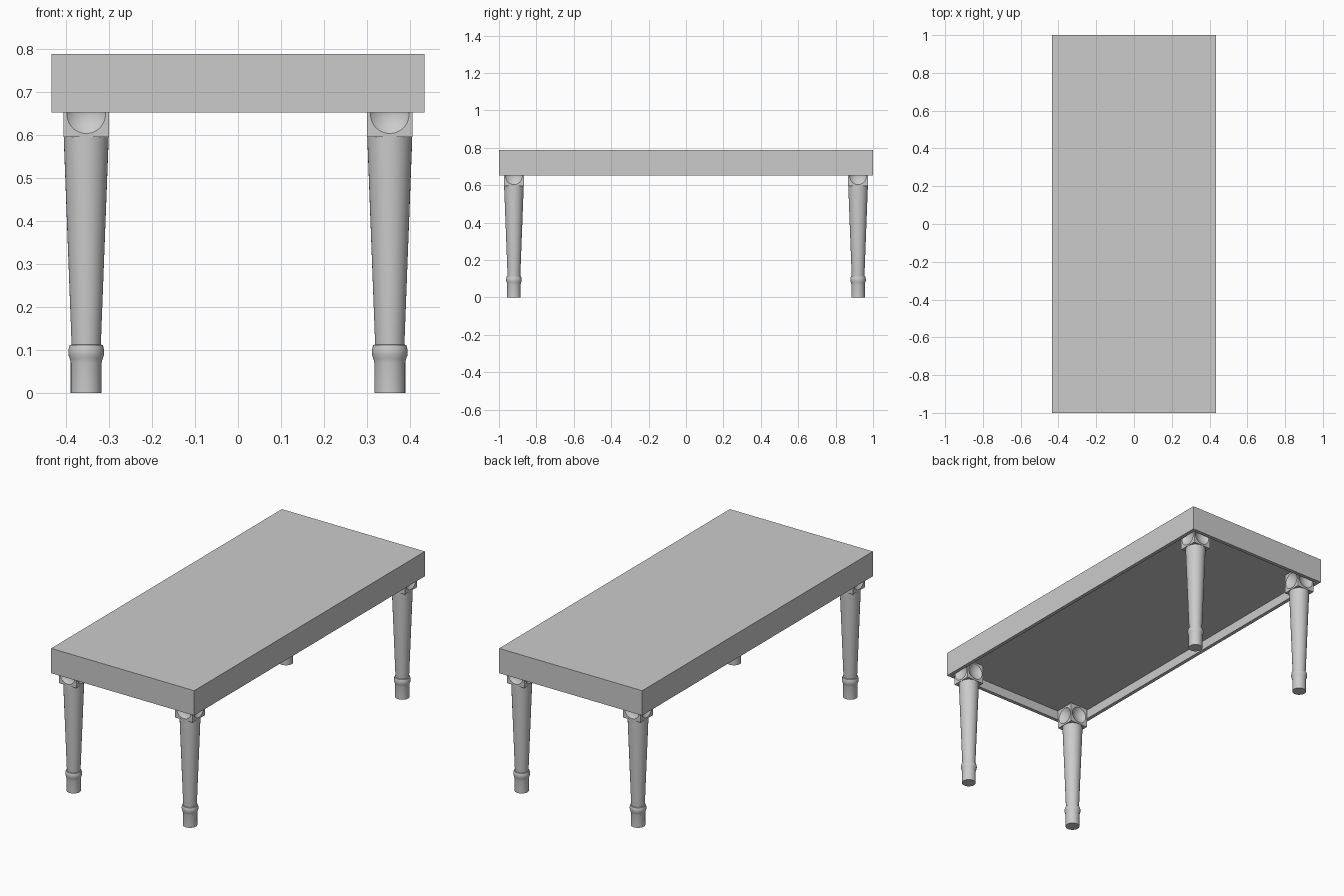
import bpy, bmesh, math
from mathutils import Matrix, Vector

if "Cube" in bpy.data.objects:
    bpy.data.objects.remove(bpy.data.objects["Cube"])

HX, HY = 0.434, 1.0            # table half sizes
Z_RIM, Z_UNDER, Z_TOP = 0.652, 0.703, 0.788
RIM = 0.028                    # apron thickness
LEG_X, LEG_Y = 0.353, 0.92     # leg centres
BLOCK, BLOCK_Z = 0.106, 0.648  # leg block size and centre height


def make_object(name, bm):
    bmesh.ops.recalc_face_normals(bm, faces=bm.faces)
    mesh = bpy.data.meshes.new(name)
    bm.to_mesh(mesh)
    bm.free()
    obj = bpy.data.objects.new(name, mesh)
    bpy.context.collection.objects.link(obj)
    return obj


def smooth(obj):
    bpy.ops.object.select_all(action='DESELECT')
    obj.select_set(True)
    bpy.context.view_layer.objects.active = obj
    bpy.ops.object.shade_smooth_by_angle(angle=math.radians(30))


# Table top: a slab with its underside recessed inside the apron rim
bm = bmesh.new()
bmesh.ops.create_cube(bm, size=1, matrix=Matrix.Translation((0, 0, (Z_RIM + Z_TOP) / 2))
                      @ Matrix.Diagonal((2 * HX, 2 * HY, Z_TOP - Z_RIM, 1)))
under = min(bm.faces, key=lambda f: f.calc_center_median().z)
bmesh.ops.inset_region(bm, faces=[under], thickness=RIM)
recess = bmesh.ops.extrude_face_region(bm, geom=[under])
bmesh.ops.translate(bm, vec=(0, 0, Z_UNDER - Z_RIM),
                    verts=[v for v in recess['geom'] if isinstance(v, bmesh.types.BMVert)])
if under.is_valid:
    bmesh.ops.delete(bm, geom=[under], context='FACES_ONLY')
make_object("table_top", bm)

# Cutter for the shallow round dishes on the four sides of a leg block
dish_r, dish_depth = 0.045, 0.018
ball_r = (dish_r ** 2 + dish_depth ** 2) / (2 * dish_depth)
cutters = []
for i in range(4):
    bm = bmesh.new()
    a = i * math.pi / 2
    offset = Vector((math.cos(a), math.sin(a), 0)) * (BLOCK / 2 + ball_r - dish_depth)
    bmesh.ops.create_uvsphere(bm, u_segments=48, v_segments=32, radius=ball_r,
                              matrix=Matrix.Translation(offset)
                              @ Matrix.Rotation(a, 4, 'Z') @ Matrix.Rotation(math.pi / 2, 4, 'Y'))
    cutter = make_object("dish_cutter", bm)
    cutter.hide_render = True
    cutters.append(cutter)

# Leg block with the dishes cut in
bm = bmesh.new()
bmesh.ops.create_cube(bm, size=BLOCK)
block = make_object("leg_block", bm)
for cutter in cutters:
    mod = block.modifiers.new("dish", 'BOOLEAN')
    mod.operation = 'DIFFERENCE'
    mod.solver = 'EXACT'
    mod.object = cutter
bpy.context.view_layer.update()
cut = bpy.data.meshes.new_from_object(block.evaluated_get(bpy.context.evaluated_depsgraph_get()))
block.modifiers.clear()
block.data = cut
for cutter in cutters:
    bpy.data.objects.remove(cutter)
smooth(block)

# Turned leg: tapered shaft, ankle ring and foot
profile = [(0, 0), (0.036, 0), (0.036, 0.07), (0.038, 0.079), (0.041, 0.087), (0.0415, 0.095),
           (0.041, 0.102), (0.0385, 0.111), (0.034, 0.112), (0.052, 0.585), (0.052, 0.596), (0, 0.596)]
bm = bmesh.new()
verts = [bm.verts.new((r, 0, z)) for r, z in profile]
edges = [bm.edges.new(pair) for pair in zip(verts, verts[1:])]
bmesh.ops.spin(bm, geom=verts + edges, axis=(0, 0, 1), cent=(0, 0, 0),
               angle=2 * math.pi, steps=40, use_duplicate=False)
bmesh.ops.remove_doubles(bm, verts=bm.verts, dist=1e-5)
leg = make_object("leg", bm)
smooth(leg)

# Place a block and a leg at every corner
corners = [(sx, sy) for sx in (-1, 1) for sy in (-1, 1)]
for part, z in ((block, BLOCK_Z), (leg, 0)):
    for i, (sx, sy) in enumerate(corners):
        obj = part
        if i:
            obj = part.copy()
            bpy.context.collection.objects.link(obj)
        obj.location = (sx * LEG_X, sy * LEG_Y, z)
